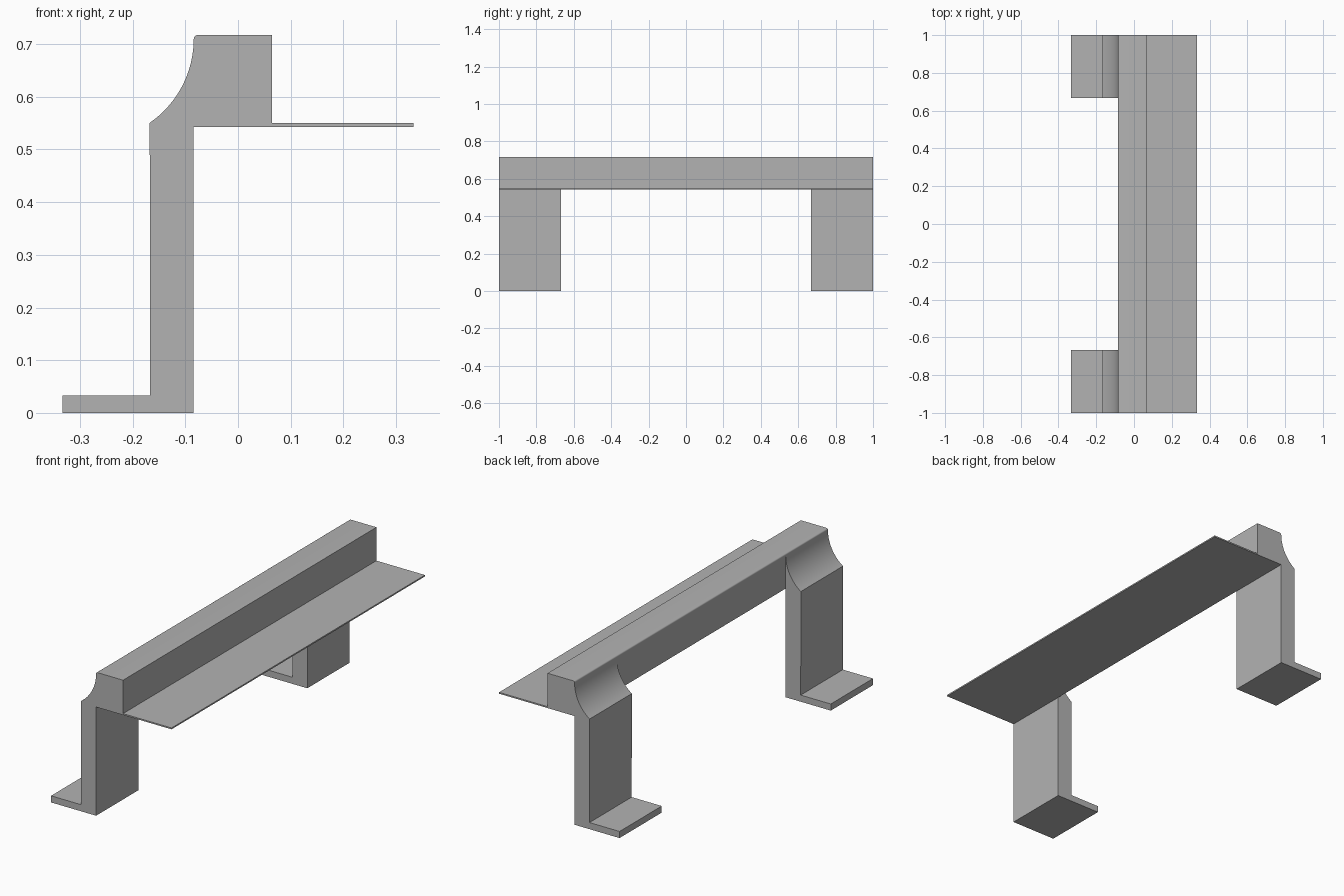
import bpy
import bmesh
from math import cos, sin, radians

cube = bpy.data.objects.get("Cube")
if cube:
    bpy.data.objects.remove(cube, do_unlink=True)

# Single plain grey
grey = bpy.data.materials.new("plain_grey")
grey.use_nodes = True
grey.diffuse_color = (0.45, 0.45, 0.45, 1)
grey.node_tree.nodes["Principled BSDF"].inputs["Base Color"].default_value = (0.45, 0.45, 0.45, 1)


def arc(cx, cz, r, start, end, steps):
    """Points on a circular arc in the x-z plane, angles in degrees."""
    angles = [radians(start + (end - start) * i / steps) for i in range(steps + 1)]
    return [(cx + r * cos(a), cz + r * sin(a)) for a in angles]


def extrude_profile(name, profile, y0, y1):
    """Solid made by sweeping an x-z profile from y0 to y1."""
    bm = bmesh.new()
    face = bm.faces.new([bm.verts.new((x, y0, z)) for x, z in profile])
    swept = bmesh.ops.extrude_face_region(bm, geom=[face])["geom"]
    verts = [v for v in swept if isinstance(v, bmesh.types.BMVert)]
    bmesh.ops.translate(bm, verts=verts, vec=(0, y1 - y0, 0))
    bmesh.ops.recalc_face_normals(bm, faces=bm.faces)
    mesh = bpy.data.meshes.new(name)
    bm.to_mesh(mesh)
    bm.free()
    mesh.materials.append(grey)
    obj = bpy.data.objects.new(name, mesh)
    bpy.context.collection.objects.link(obj)
    bpy.ops.object.select_all(action='DESELECT')
    obj.select_set(True)
    bpy.context.view_layer.objects.active = obj
    bpy.ops.object.shade_smooth_by_angle(angle=radians(25))
    return obj


JOIN = -0.084      # plane where the legs meet the beam
UNDER = 0.543      # underside of the beam
TOP = 0.717

# Beam with a rounded upper edge and a thin side flange
beam = [(JOIN, UNDER), (0.333, UNDER), (0.333, 0.55), (0.065, 0.55), (0.065, TOP)]
beam += arc(JOIN + 0.007, TOP - 0.007, 0.007, 90, 180, 4)
extrude_profile("beam_with_flange", beam, -1, 1)

# Legs with a foot plate and a concave shoulder sweeping up to the beam
leg = [(JOIN, 0), (-0.333, 0), (-0.333, 0.033), (-0.167, 0.033)]
leg += arc(JOIN - 0.194, TOP - 0.007, 0.194, -55.3, 0, 16)
for name, y0, y1 in (("front_leg", -1, -0.667), ("back_leg", 0.667, 1)):
    extrude_profile(name, leg, y0, y1)
